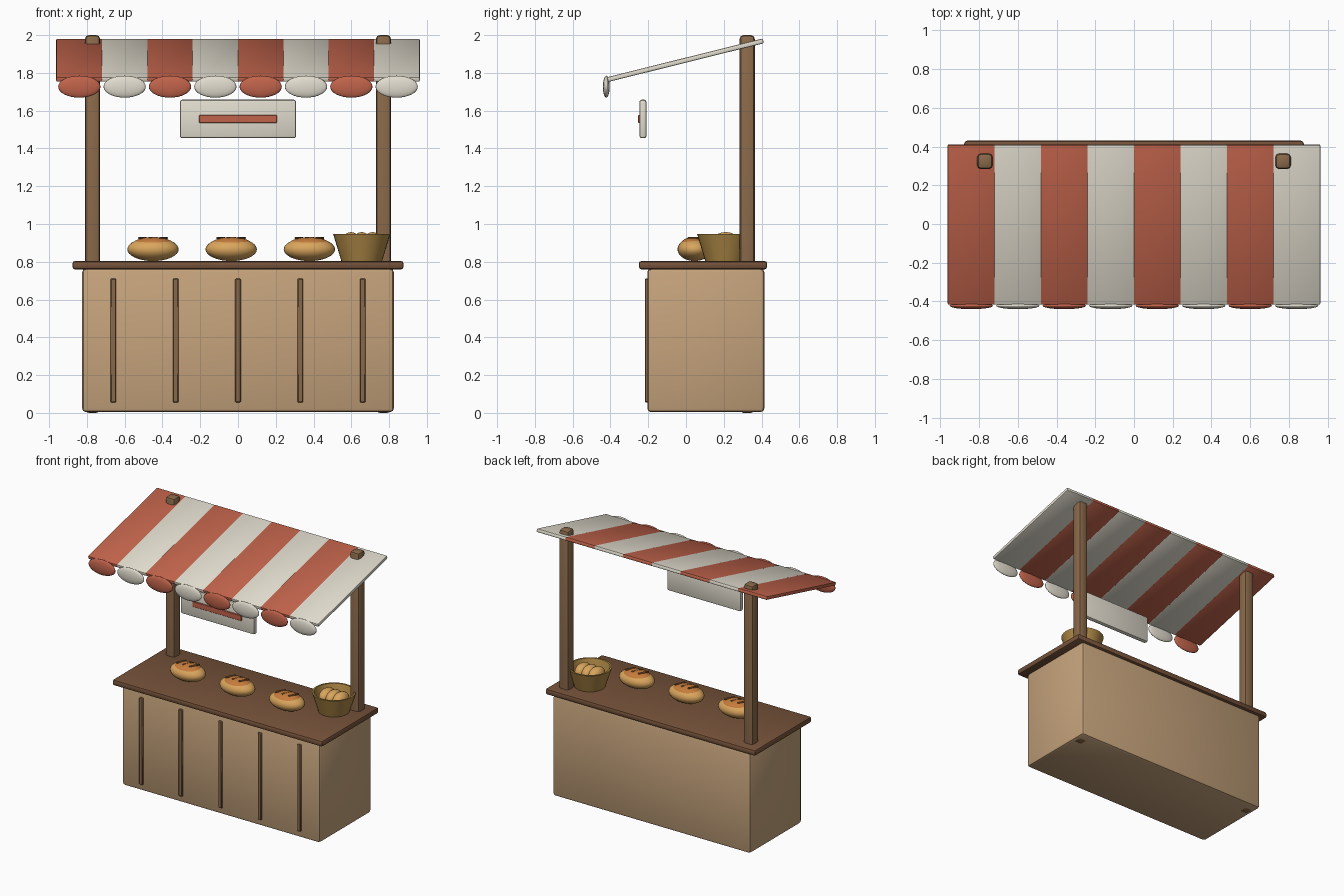
import bpy, math

if "Cube" in bpy.data.objects:
    bpy.data.objects.remove(bpy.data.objects["Cube"])

def mat(name, r, g, b):
    m = bpy.data.materials.new(name)
    m.diffuse_color = (r, g, b, 1)
    m.use_nodes = True
    m.node_tree.nodes["Principled BSDF"].inputs["Base Color"].default_value = m.diffuse_color
    return m

TAN = mat("tan_panel", .56, .365, .20)
WOOD = mat("post_wood", .25, .14, .068)
COUNTER = mat("counter_wood", .18, .085, .042)
RED = mat("awning_red", .53, .125, .07)
CREAM = mat("awning_cream", .76, .72, .62)
BREAD = mat("bread_gold", .70, .38, .11)
CRUST = mat("bread_crust", .56, .20, .045)
SLASH = mat("crust_dark", .25, .10, .03)
BASKET = mat("basket_straw", .42, .245, .06)

def finish(ob, name, material, angle=40):
    ob.name = name
    ob.data.materials.append(material)
    bpy.ops.object.shade_smooth_by_angle(angle=math.radians(angle))
    return ob

def box(name, loc, size, material, bevel=0.0, segments=2, rot=(0, 0, 0)):
    bpy.ops.mesh.primitive_cube_add(size=1, location=loc, rotation=rot)
    ob = bpy.context.object
    ob.scale = size
    bpy.ops.object.transform_apply(location=False, rotation=False, scale=True)
    if bevel:
        m = ob.modifiers.new("bevel", 'BEVEL')
        m.width, m.segments = bevel, segments
        bpy.ops.object.modifier_apply(modifier=m.name)
    return finish(ob, name, material)

def ellipsoid(name, loc, radii, material):
    bpy.ops.mesh.primitive_uv_sphere_add(segments=28, ring_count=16, radius=1, location=loc)
    ob = bpy.context.object
    ob.scale = radii
    bpy.ops.object.transform_apply(location=False, rotation=False, scale=True)
    return finish(ob, name, material, 80)

# Stall body, counter and front battens
box("stall_body", (0, .105, .384), (1.65, .62, .76), TAN, .02)
box("counter_top", (0, .09, .782), (1.754, .68, .045), COUNTER, .015)
for i in range(5):
    box(f"front_batten_{i+1}", ((i - 2) * .33, -.207, .383), (.03, .022, .655), WOOD, .004, 1)

# Posts run from the floor through the awning
for side, s in (("left", -1), ("right", 1)):
    box(f"{side}_post", (s * .77, .324, 1.0), (.08, .08, 2.0), WOOD, .02)

# Striped awning with rounded front flaps
slope = math.atan2(.205, .825)
for i in range(8):
    x = (i - 3.5) * .24
    m = CREAM if i % 2 else RED
    box(f"awning_stripe_{i+1}", (x, -.003, 1.867), (.245, .85, .026), m, .007, 2, (slope, 0, 0))
    ellipsoid(f"awning_flap_{i+1}", (x, -.422, 1.727), (.112, .018, .058), m)

# Hanging sign with a plain red strip
box("sign_board", (0, -.228, 1.556), (.616, .037, .204), CREAM, .012)
box("sign_strip", (0, -.248, 1.556), (.412, .012, .042), RED, .003, 1)

# Loaves with a darker crust and three diagonal cuts
for i in range(3):
    x, y = -.45 + i * .414, .045
    ellipsoid(f"loaf_{i+1}", (x, y, .866), (.136, .09, .062), BREAD)
    ellipsoid(f"loaf_crust_{i+1}", (x, y, .886), (.114, .078, .045), CRUST)
    for j in range(3):
        box(f"loaf_cut_{i+1}_{j+1}", (x + (j - 1) * .055, y, .926), (.014, .08, .012),
            SLASH, .004, 1, (0, 0, -.5))

# Open basket: lathed profile of outer wall, rim, inner wall and floor
bx, by = .655, .21
profile = [(.108, .804), (.151, .946), (.138, .946), (.1, .83)]
n = 32
verts = [(r * math.cos(2 * math.pi * k / n), r * math.sin(2 * math.pi * k / n), z)
         for r, z in profile for k in range(n)]
faces = [(a * n + k, a * n + (k + 1) % n, (a + 1) * n + (k + 1) % n, (a + 1) * n + k)
         for a in range(3) for k in range(n)]
faces += [tuple(reversed(range(n))), tuple(range(3 * n, 4 * n))]
me = bpy.data.meshes.new("basket")
me.from_pydata(verts, [], faces)
basket = bpy.data.objects.new("basket", me)
basket.location = (bx, by, 0)
bpy.context.collection.objects.link(basket)
bpy.ops.object.select_all(action='DESELECT')
basket.select_set(True)
bpy.context.view_layer.objects.active = basket
finish(basket, "basket", BASKET)

# Rolls inside the basket
for i in range(3):
    ellipsoid(f"roll_{i+1}", (bx + (i - 1) * .057, by, .902), (.048, .075, .055), BREAD)
